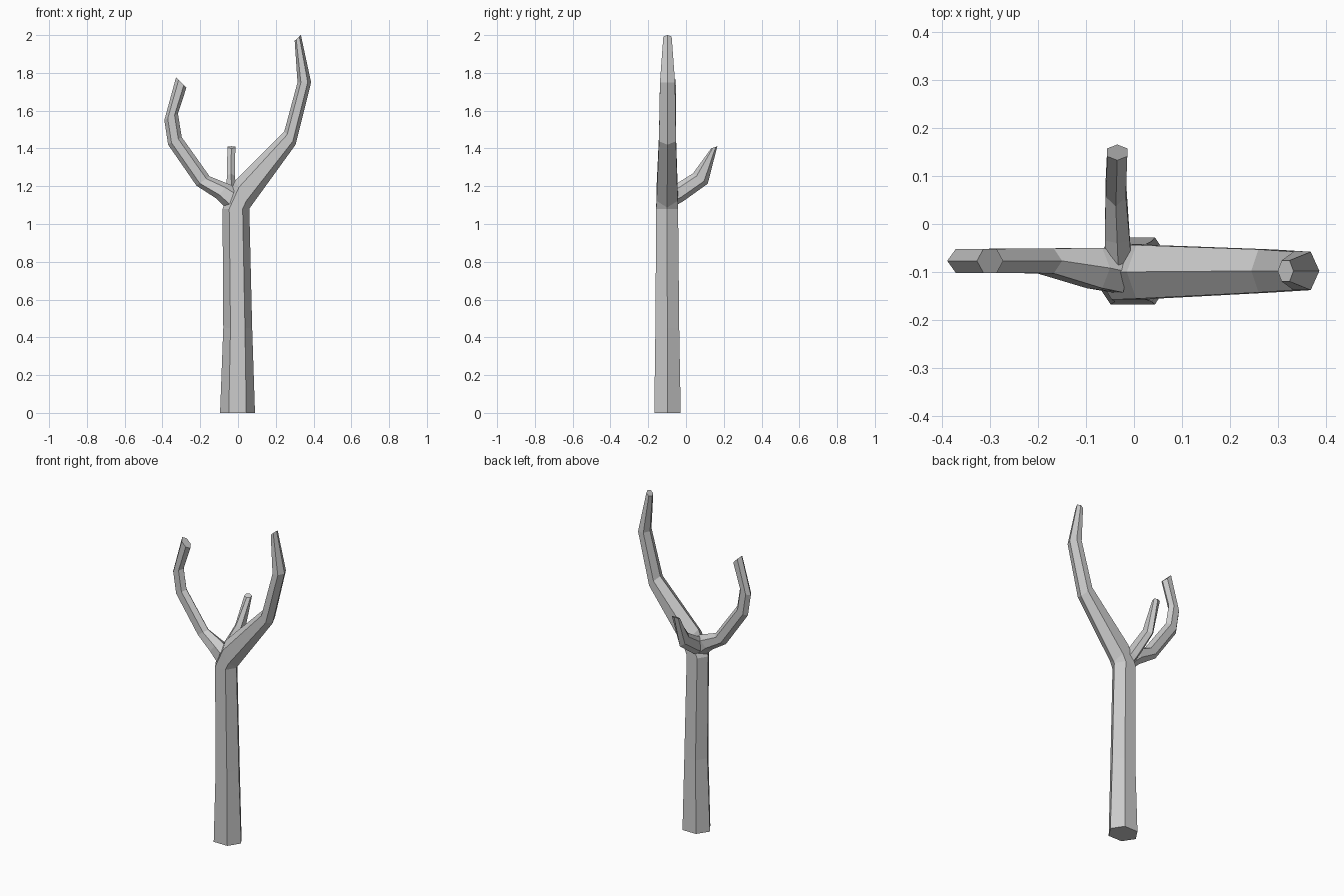
import bpy, bmesh
from mathutils import Vector

if "Cube" in bpy.data.objects:
    bpy.data.objects.remove(bpy.data.objects["Cube"])


def limb(name, rings, plane="xz"):
    """Six-sided loft. Ring = (edge point A, opposite edge point B, sideways centre, half width)."""
    bm = bmesh.new()
    loops = []
    for a, b, side, w in rings:
        a, b = Vector(a), Vector(b)
        loop = []
        for t, s in ((0, 0), (.25, 1), (.75, 1), (1, 0), (.75, -1), (.25, -1)):
            p = a.lerp(b, t)
            lat = side + s * w
            co = (p.x, lat, p.y) if plane == "xz" else (lat, p.x, p.y)
            loop.append(bm.verts.new(co))
        loops.append(loop)
    for lo, hi in zip(loops, loops[1:]):
        for i in range(6):
            j = (i + 1) % 6
            bm.faces.new((lo[i], lo[j], hi[j], hi[i]))
    bm.faces.new(loops[0])
    bm.faces.new(loops[-1])
    bmesh.ops.recalc_face_normals(bm, faces=bm.faces)
    mesh = bpy.data.meshes.new(name)
    bm.to_mesh(mesh)
    bm.free()
    obj = bpy.data.objects.new(name, mesh)
    bpy.context.collection.objects.link(obj)
    return obj


# Trunk, bending into the tall right branch
trunk = limb("tree_trunk", [
    ((-.095, 0), (.09, 0), -.098, .07),
    ((-.078, .45), (.075, .45), -.099, .063),
    ((-.082, 1.08), (.06, 1.08), -.1, .058),
    ((-.015, 1.23), (.064, 1.087), -.1, .056),
    ((.245, 1.49), (.305, 1.42), -.098, .045),
    ((.315, 1.75), (.387, 1.75), -.098, .04),
    ((.3, 1.97), (.333, 2.0), -.098, .022),
])

# Left branch
left = limb("left_branch", [
    ((-.012, 1.195), (-.055, 1.075), -.1, .043),
    ((-.05, 1.212), (-.115, 1.135), -.092, .042),
    ((-.15, 1.252), (-.22, 1.203), -.077, .026),
    ((-.298, 1.46), (-.37, 1.42), -.077, .025),
    ((-.318, 1.585), (-.39, 1.55), -.077, .025),
    ((-.273, 1.722), (-.328, 1.777), -.077, .025),
])

# Short back branch
back = limb("back_branch", [
    ((-.09, 1.195), (-.07, 1.09), -.033, .028),
    ((-.04, 1.22), (-.018, 1.118), -.035, .026),
    ((.037, 1.268), (.115, 1.213), -.038, .021),
    ((.133, 1.4), (.166, 1.412), -.035, .021),
], "yz")

# Merge the branches into one solid
for part in (left, back):
    mod = trunk.modifiers.new(part.name, 'BOOLEAN')
    mod.operation = 'UNION'
    mod.solver = 'EXACT'
    mod.object = part
deps = bpy.context.evaluated_depsgraph_get()
merged = bpy.data.meshes.new_from_object(trunk.evaluated_get(deps))
trunk.modifiers.clear()
trunk.data = merged
for part in (left, back):
    bpy.data.objects.remove(part)
